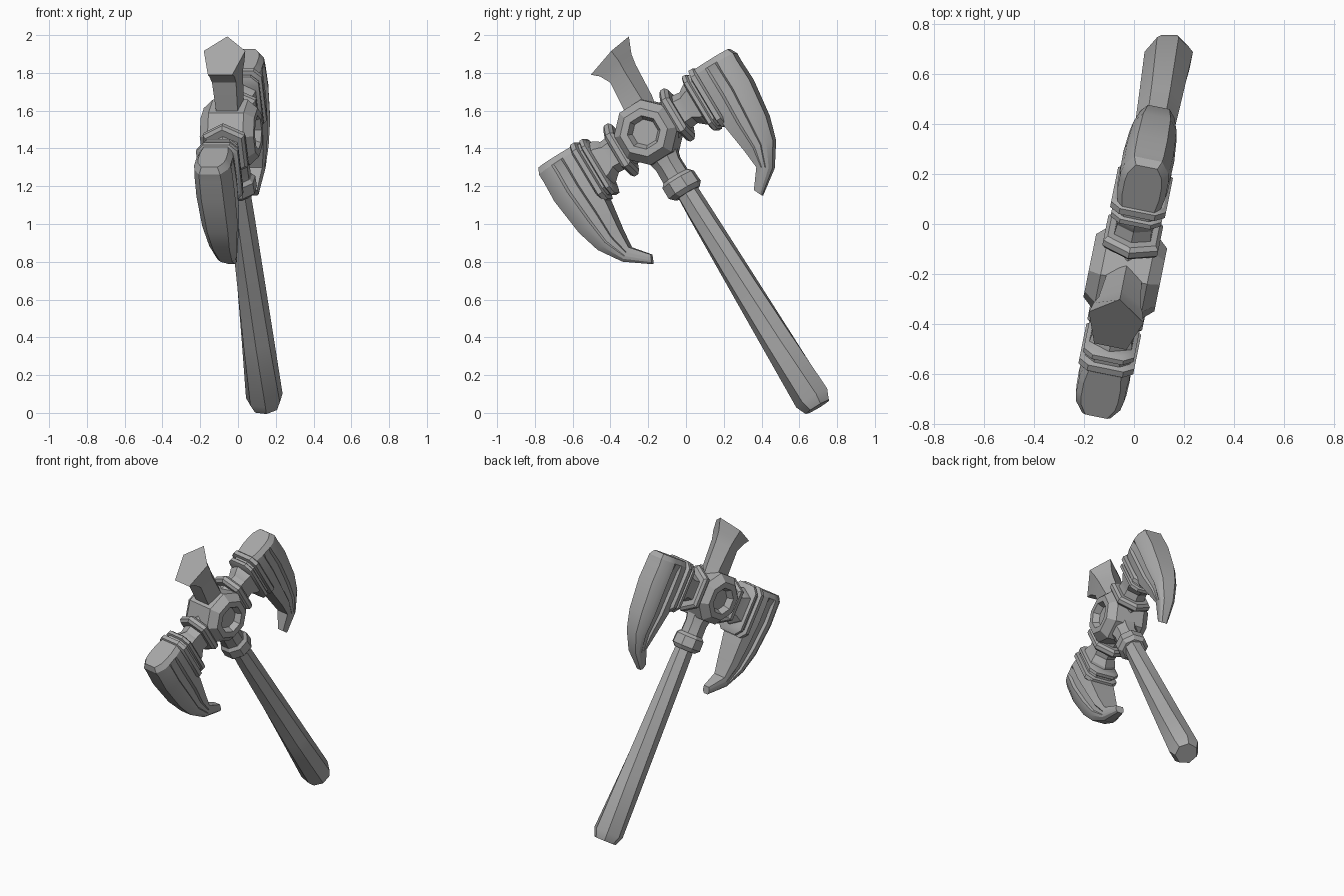
import bpy, bmesh, math
from mathutils import Matrix, Vector

if "Cube" in bpy.data.objects:
    bpy.data.objects.remove(bpy.data.objects["Cube"])

# Local frame: x = thickness, y = along the arms, z = up the shaft, origin at the hub
FRAME = (Matrix.Translation((-0.035, -0.195, 1.485))
         @ Matrix.Rotation(-0.2, 4, 'Z') @ Matrix.Rotation(math.radians(31.5), 4, 'X'))

grey = bpy.data.materials.new("plain grey")
grey.diffuse_color = (0.4, 0.4, 0.4, 1)
grey.use_nodes = True
grey.node_tree.nodes["Principled BSDF"].inputs["Base Color"].default_value = grey.diffuse_color


def loft(name, rings, angle=28, flip=False):
    """Skin a list of equal rings of points and close both ends."""
    bm = bmesh.new()
    sign = -1 if flip else 1
    vs = [[bm.verts.new(FRAME @ Vector((x, sign * y, z))) for x, y, z in r] for r in rings]
    n = len(rings[0])
    for r0, r1 in zip(vs, vs[1:]):
        for i in range(n):
            j = (i + 1) % n
            bm.faces.new((r0[i], r0[j], r1[j], r1[i]))
    bm.faces.new(vs[0][::-1])
    bm.faces.new(vs[-1])
    bmesh.ops.recalc_face_normals(bm, faces=bm.faces)
    me = bpy.data.meshes.new(name)
    bm.to_mesh(me)
    bm.free()
    me.materials.append(grey)
    ob = bpy.data.objects.new(name, me)
    bpy.context.collection.objects.link(ob)
    bpy.ops.object.select_all(action='DESELECT')
    ob.select_set(True)
    bpy.context.view_layer.objects.active = ob
    bpy.ops.object.shade_smooth_by_angle(angle=math.radians(angle))
    return ob


def ngon(n, rx, ry, turn=0):
    return [(rx * math.cos(2 * math.pi * (i + turn) / n),
             ry * math.sin(2 * math.pi * (i + turn) / n)) for i in range(n)]


def pointed(w, h):
    """Band section with a peak at the top and bottom."""
    return [(0, h), (w, .62 * h), (w, -.62 * h), (0, -h), (-w, -.62 * h), (-w, .62 * h)]


def chamfered(w, h, c=.04):
    return [(w, h - c), (w, c - h), (w - c, -h), (c - w, -h),
            (-w, c - h), (-w, h - c), (c - w, h), (w - c, h)]


def along_shaft(name, stations, n=8, **kw):
    return loft(name, [[(x, y + a, s) for x, y in ngon(n, r, r, turn)]
                       for s, r, turn, a in stations], **kw)


def along_arm(name, section, stations, flip):
    return loft(name, [[(x, a, z + off) for x, z in section(w, h)]
                       for a, w, h, off in stations], flip=flip)


# Octagonal hub with a recessed boss on both faces
profile = [(.105, .07), (.145, .09), (.145, .13), (.095, .175)]
hub = [(t, r) for t, r in profile] + [(-t, r) for t, r in profile[::-1]]
loft("hub", [[(t, y, z) for y, z in ngon(8, r, r, .5)] for t, r in hub])

# Handle, slightly twisted and thicker toward the pommel
along_shaft("handle", [(-.34, .06, 0, .01), (-.50, .066, .05, .01), (-.85, .075, .2, .012),
                       (-1.3, .088, .35, .015), (-1.66, .1, .5, .018), (-1.715, .075, .5, .018)],
            n=7, angle=32)
along_shaft("handle_neck", [(-.12, .095, .5, 0), (-.2, .075, .5, 0), (-.32, .078, .5, 0)])
along_shaft("handle_collar", [(-.275, .08, .5, .003), (-.295, .098, .5, .003),
                              (-.36, .1, .5, .005), (-.385, .075, .5, .007)])

# Top spike: five-sided stem flaring to a slanted crown
spike = [(.08, .10, .07, .07, -.05, .06), (.16, .115, .07, .072, -.045, .058),
         (.33, .125, .07, .085, -.03, .065), (.39, .135, .075, .1, -.06, .068),
         (.444, .172, .07, .112, -.098, .066)]
rings = []
for s, back, side, w, front, fw in spike:
    tilt = .27 if s > .4 else (.1 if s > .3 else 0)
    rings.append([(x, y, s + tilt * y) for x, y in
                  [(0, back), (w, side), (fw, front), (-fw, front), (-w, side)]])
loft("top_spike", rings)

# Blade stations: outer edge (y, z), inner edge (y, z), half thickness, groove depth
BLADE = [(.598, .150, .385, .150, .075, 0), (.615, .115, .375, .12, .098, 0),
         (.613, .07, .375, .07, .102, .016), (.617, -.05, .375, -.05, .104, .018),
         (.592, -.26, .378, -.20, .096, .018), (.555, -.39, .398, -.36, .076, .013),
         (.475, -.512, .405, -.465, .055, 0), (.348, -.605, .327, -.558, .027, 0)]
# Cross-section from outer edge to inner edge: (fraction, thickness factor, groove amount)
SIDE = [(0, .58, 0), (.2, .92, 0), (.38, 1, 0), (.43, 1, 1), (.63, 1, 1), (.68, 1, 0), (1, .86, 0)]

for side, flip in (("back", False), ("front", True)):
    rings = []
    for oy, oz, iy, iz, w, g in BLADE:
        half = [(w * k - g * d, oy + (iy - oy) * f, oz + (iz - oz) * f) for f, k, d in SIDE]
        rings.append(half + [(-x, y, z) for x, y, z in half[::-1]])
    loft(side + "_blade", rings, flip=flip)

    # Arm core and the peaked flange beside the hub
    along_arm(side + "_arm", pointed, [(.1, .085, .11, 0), (.2, .075, .10, 0), (.25, .07, .095, 0),
                                       (.29, .085, .125, -.005), (.36, .09, .13, -.01)], flip)
    along_arm(side + "_flange", pointed, [(.15, .10, .14, 0), (.165, .112, .158, 0),
                                          (.19, .112, .158, 0), (.205, .098, .14, 0)], flip)
    # Stepped socket that holds the blade
    along_arm(side + "_socket", chamfered, [
        (.305, .09, .15, -.015), (.315, .103, .167, -.015), (.335, .103, .167, -.015),
        (.342, .092, .155, -.015), (.355, .092, .155, -.015), (.362, .112, .174, -.015),
        (.388, .112, .174, -.015), (.398, .1, .16, -.015)], flip)
